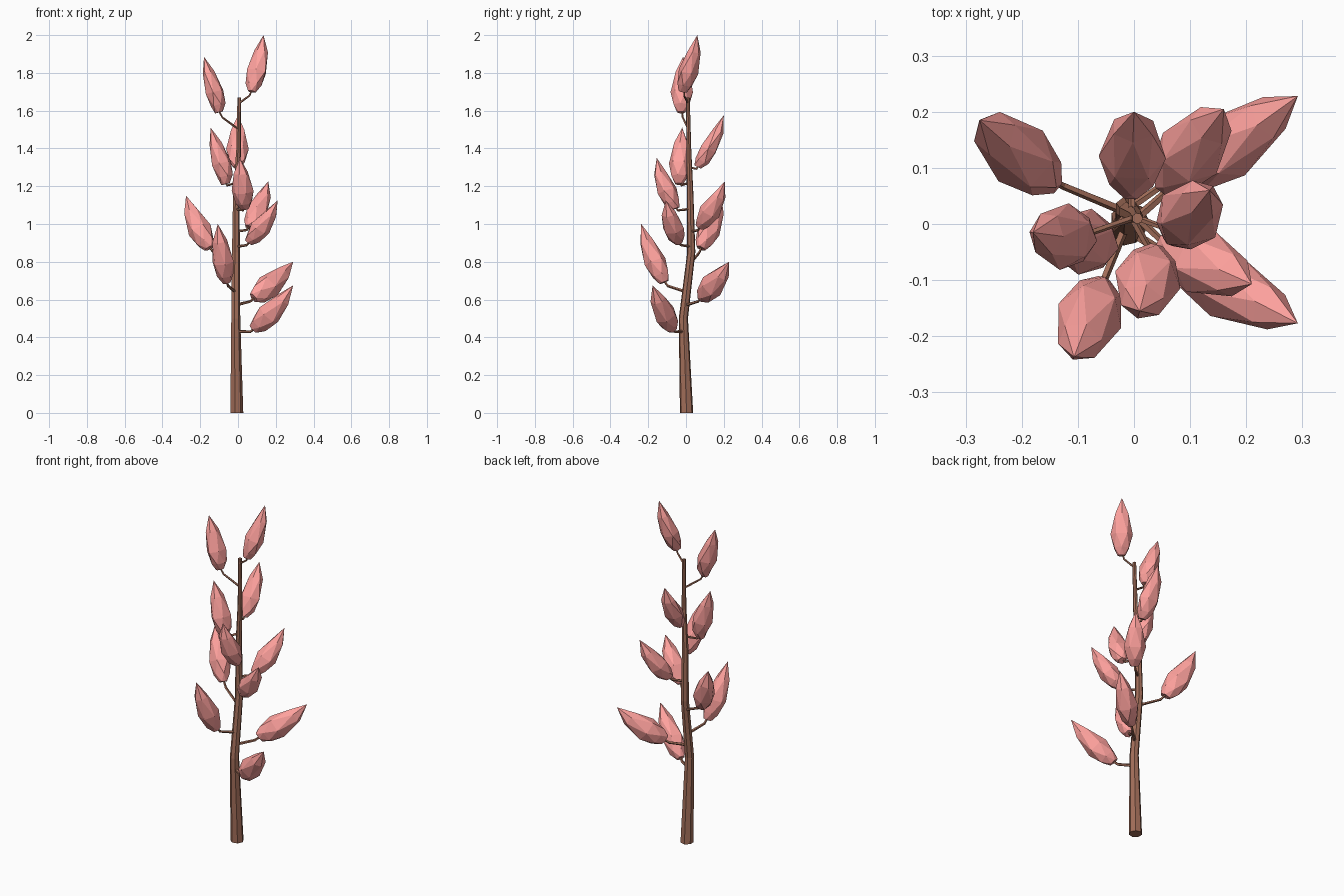
import bpy, bmesh, math
from mathutils import Vector

if "Cube" in bpy.data.objects:
    bpy.data.objects.remove(bpy.data.objects["Cube"])


def material(name, color):
    m = bpy.data.materials.new(name)
    m.diffuse_color = (*color, 1)
    m.use_nodes = True
    m.node_tree.nodes["Principled BSDF"].inputs["Base Color"].default_value = m.diffuse_color
    return m


BARK = material("bark", (0.36, 0.155, 0.10))
PINK = material("pink_leaf", (1.0, 0.36, 0.34))


def loft(name, rings, mat, triangulate=False):
    """Join equal-sized rings of points into a closed, flat-shaded skin."""
    bm = bmesh.new()
    loops = [[bm.verts.new(p) for p in ring] for ring in rings]
    n = len(loops[0])
    for a, b in zip(loops, loops[1:]):
        for i in range(n):
            j = (i + 1) % n
            bm.faces.new((a[i], a[j], b[j], b[i]))
    bm.faces.new(loops[0][::-1])
    bm.faces.new(loops[-1])
    bmesh.ops.remove_doubles(bm, verts=bm.verts, dist=0.0005)
    if triangulate:
        bmesh.ops.triangulate(bm, faces=bm.faces)
    bmesh.ops.recalc_face_normals(bm, faces=bm.faces)
    mesh = bpy.data.meshes.new(name)
    bm.to_mesh(mesh)
    bm.free()
    mesh.materials.append(mat)
    obj = bpy.data.objects.new(name, mesh)
    bpy.context.collection.objects.link(obj)
    return obj


def ellipse(c, u, v, ru, rv, n, turn=0.0):
    angles = [2 * math.pi * (i + turn) / n for i in range(n)]
    return [c + u * ru * math.cos(a) + v * rv * math.sin(a) for a in angles]


def frame(axis):
    u = Vector((0, 0, 1)).cross(axis).normalized()
    return u, u.cross(axis).normalized()   # sideways, outward


# Trunk: x, y, z, radius along the bent stem
STEM = [(-0.008, 0.003, 0.0, 0.036), (-0.013, -0.014, 0.5, 0.025),
        (-0.012, 0.028, 0.85, 0.022), (-0.010, 0.022, 1.15, 0.018),
        (0.003, 0.015, 1.4, 0.013), (0.006, 0.010, 1.67, 0.010)]
X, Y = Vector((1, 0, 0)), Vector((0, 1, 0))
loft("trunk", [ellipse(Vector(s[:3]), X, Y, s[3], s[3], 7) for s in STEM], BARK)


def stem_point(z):
    for a, b in zip(STEM, STEM[1:]):
        if a[2] <= z <= b[2]:
            return Vector(a[:3]).lerp(Vector(b[:3]), (z - a[2]) / (b[2] - a[2]))


# Leaf pod sections: position, half width, half depth, outward shift, turn
POD = [(0.0, 0.022, 0.024, -0.004, 0.0), (0.13, 0.045, 0.042, 0.003, 0.5),
       (0.36, 0.060, 0.053, 0.006, 0.0), (0.72, 0.040, 0.033, 0.011, 0.5),
       (1.0, 0.0, 0.0, 0.0, 0.0)]

# Twig height on trunk, leaf base, leaf tip, depth factor, extra outward shift
LEAVES = [
    (0.43, (0.085, -0.070, 0.44), (0.292, -0.177, 0.675), 1.2, 0.0),
    (0.57, (0.085, 0.080, 0.605), (0.292, 0.228, 0.80), 1.3, 0.0),
    (0.64, (-0.062, -0.120, 0.69), (-0.107, -0.237, 1.0), 1.1, -0.004),
    (0.79, (-0.155, 0.080, 0.87), (-0.275, 0.185, 1.15), 1.25, 0.0),
    (0.88, (0.060, -0.040, 0.90), (0.210, -0.107, 1.125), 1.0, 0.0),
    (0.96, (0.060, 0.075, 0.98), (0.160, 0.205, 1.225), 1.05, 0.0),
    (1.08, (0.035, -0.060, 1.08), (0.010, -0.155, 1.35), 1.0, 0.0),
    (1.22, (-0.070, -0.035, 1.21), (-0.145, -0.020, 1.51), 1.0, -0.016),
    (1.30, (-0.005, 0.065, 1.30), (0.0, 0.200, 1.575), 0.9, 0.0),
    (1.50, (-0.105, -0.025, 1.59), (-0.180, -0.015, 1.885), 0.95, -0.014),
    (1.64, (0.075, -0.015, 1.70), (0.135, 0.060, 2.0), 0.95, -0.004),
]

for k, (z, base, tip, deep, shift) in enumerate(LEAVES, 1):
    base, tip = Vector(base), Vector(tip)
    axis = tip - base
    u, v = frame(axis)
    # Leaf pod, faceted and bulging outwards
    loft(f"leaf_{k}", [ellipse(base.lerp(tip, t) + v * (s + shift * (0 < t < 1)),
                               u, v, w, d * deep, 6, turn)
                       for t, w, d, s, turn in POD], PINK, True)
    # Twig bending up into the leaf
    root = stem_point(z)
    elbow = root.lerp(base, 0.8)
    elbow.z -= 0.008
    path = [root, elbow, base.lerp(tip, 0.1)]
    dirs = [path[1] - path[0], path[2] - path[0], path[2] - path[1]]
    size = 0.010 - 0.004 * z / 1.67
    loft(f"twig_{k}", [ellipse(p, *frame(d), r * size, r * size, 5)
                       for p, d, r in zip(path, dirs, (1.0, 0.85, 0.6))], BARK)
